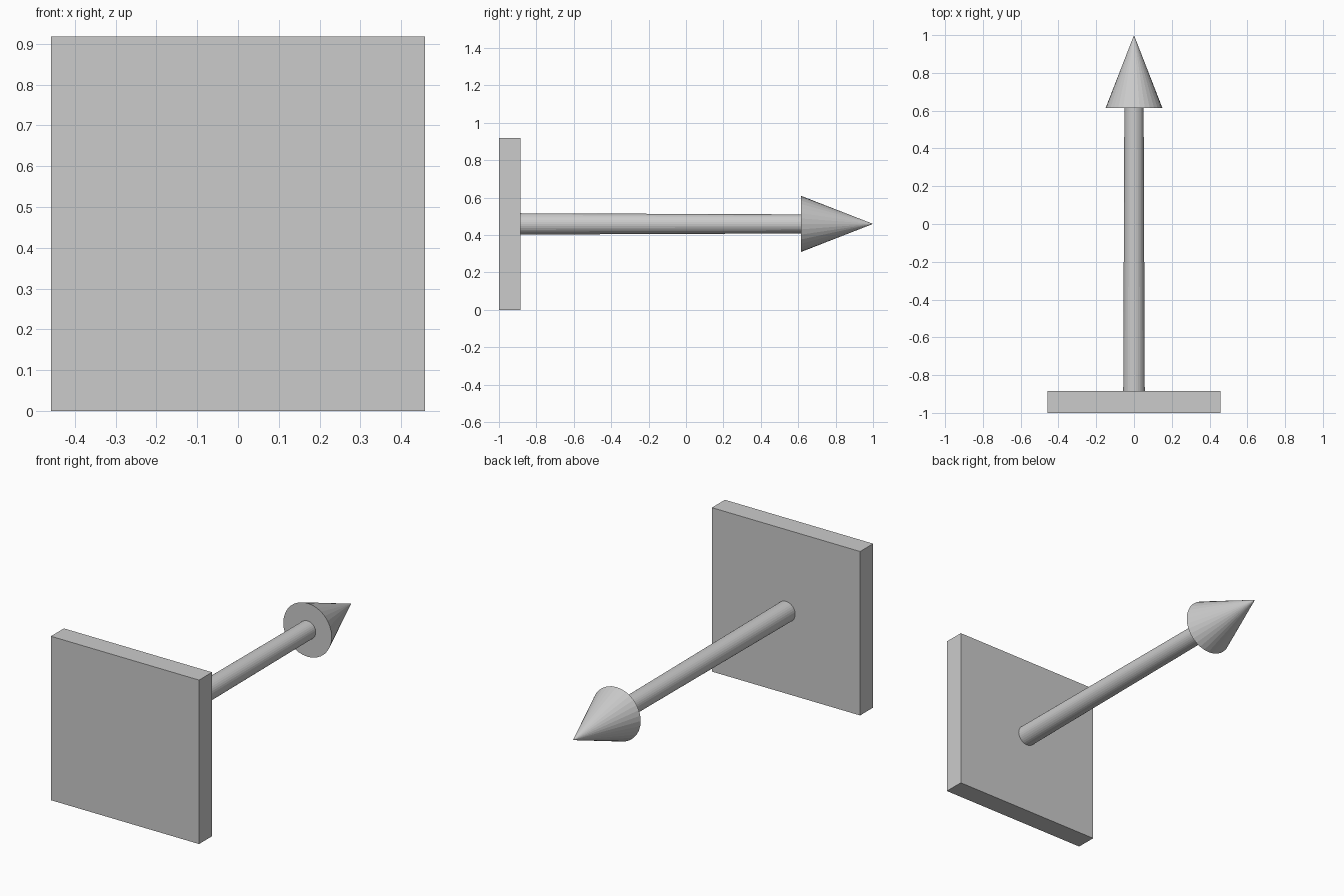
import bpy
import math

if "Cube" in bpy.data.objects:
    bpy.data.objects.remove(bpy.data.objects["Cube"])

CENTER_Z = 0.459


def tapered_rod(name, y0, y1, r0, r1, sides=32):
    """Round part running along +y from y0 (radius r0) to y1 (radius r1)."""
    bpy.ops.mesh.primitive_cone_add(
        vertices=sides, radius1=r0, radius2=r1, depth=y1 - y0,
        location=(0, (y0 + y1) / 2, CENTER_Z),
        rotation=(-math.pi / 2, 0, 0))
    obj = bpy.context.object
    obj.name = name
    bpy.ops.object.transform_apply(location=False, rotation=True, scale=True)
    return obj


# Square base plate
bpy.ops.mesh.primitive_cube_add(size=1, location=(0, -0.9425, CENTER_Z))
plate = bpy.context.object
plate.name = "base_plate"
plate.scale = (0.918, 0.115, 0.918)
bpy.ops.object.transform_apply(location=False, rotation=False, scale=True)

# Slightly tapering shaft
tapered_rod("shaft", -0.885, 0.615, 0.057, 0.051)

# Pointed arrow head
tapered_rod("arrow_head", 0.615, 1.0, 0.15, 0.0)
